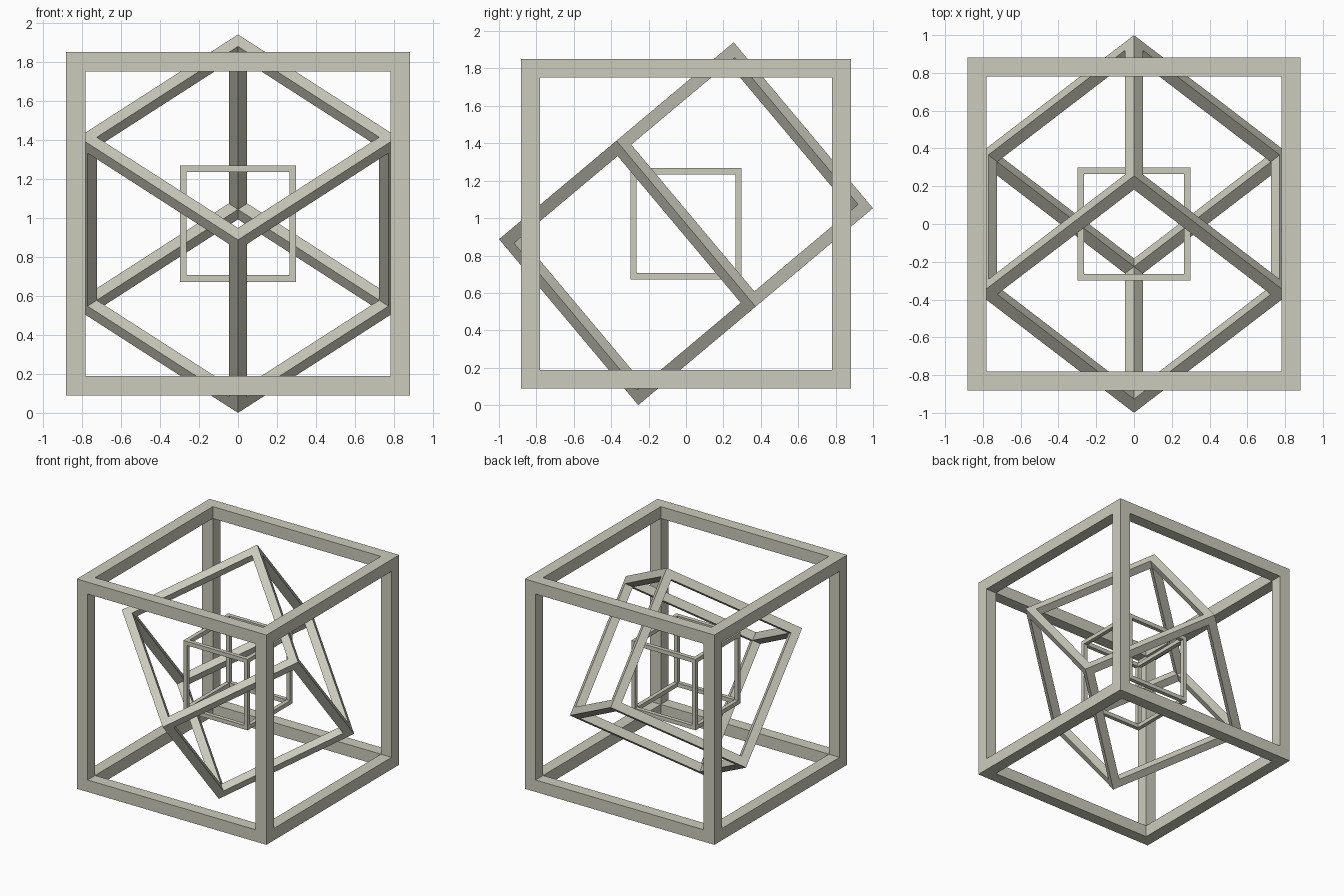
import bpy, bmesh, math
from mathutils import Matrix

if "Cube" in bpy.data.objects:
    bpy.data.objects.remove(bpy.data.objects["Cube"])

CENTER_Z = 0.97

stone = bpy.data.materials.new("pale_grey_green")
stone.diffuse_color = (0.60, 0.60, 0.51, 1.0)
stone.use_nodes = True
stone.node_tree.nodes["Principled BSDF"].inputs["Base Color"].default_value = stone.diffuse_color


def cube_frame(name, half, bar, rotation=Matrix.Identity(4)):
    """Open cube made of twelve square bars, mitred cleanly at the corners."""
    bm = bmesh.new()
    bmesh.ops.create_cube(bm, size=2 * half)
    windows = list(bm.faces)
    # cut a square window in each side, then push it in by the bar depth
    bmesh.ops.inset_individual(bm, faces=windows, thickness=bar, use_even_offset=True)
    bmesh.ops.inset_individual(bm, faces=windows, thickness=0.0, depth=-bar)
    bmesh.ops.delete(bm, geom=windows, context='FACES_ONLY')
    bmesh.ops.remove_doubles(bm, verts=bm.verts, dist=0.001)
    bmesh.ops.recalc_face_normals(bm, faces=bm.faces)
    bm.transform(Matrix.Translation((0, 0, CENTER_Z)) @ rotation)
    mesh = bpy.data.meshes.new(name)
    bm.to_mesh(mesh)
    bm.free()
    mesh.materials.append(stone)
    obj = bpy.data.objects.new(name, mesh)
    bpy.context.collection.objects.link(obj)
    return obj


# middle frame is turned on its corner and tipped forward
tilt = Matrix.Rotation(math.radians(40), 4, 'X') @ Matrix.Rotation(math.radians(45), 4, 'Z')

cube_frame("outer_frame", 0.881, 0.10)
cube_frame("middle_frame", 0.579, 0.067, tilt)
cube_frame("inner_frame", 0.298, 0.034)
